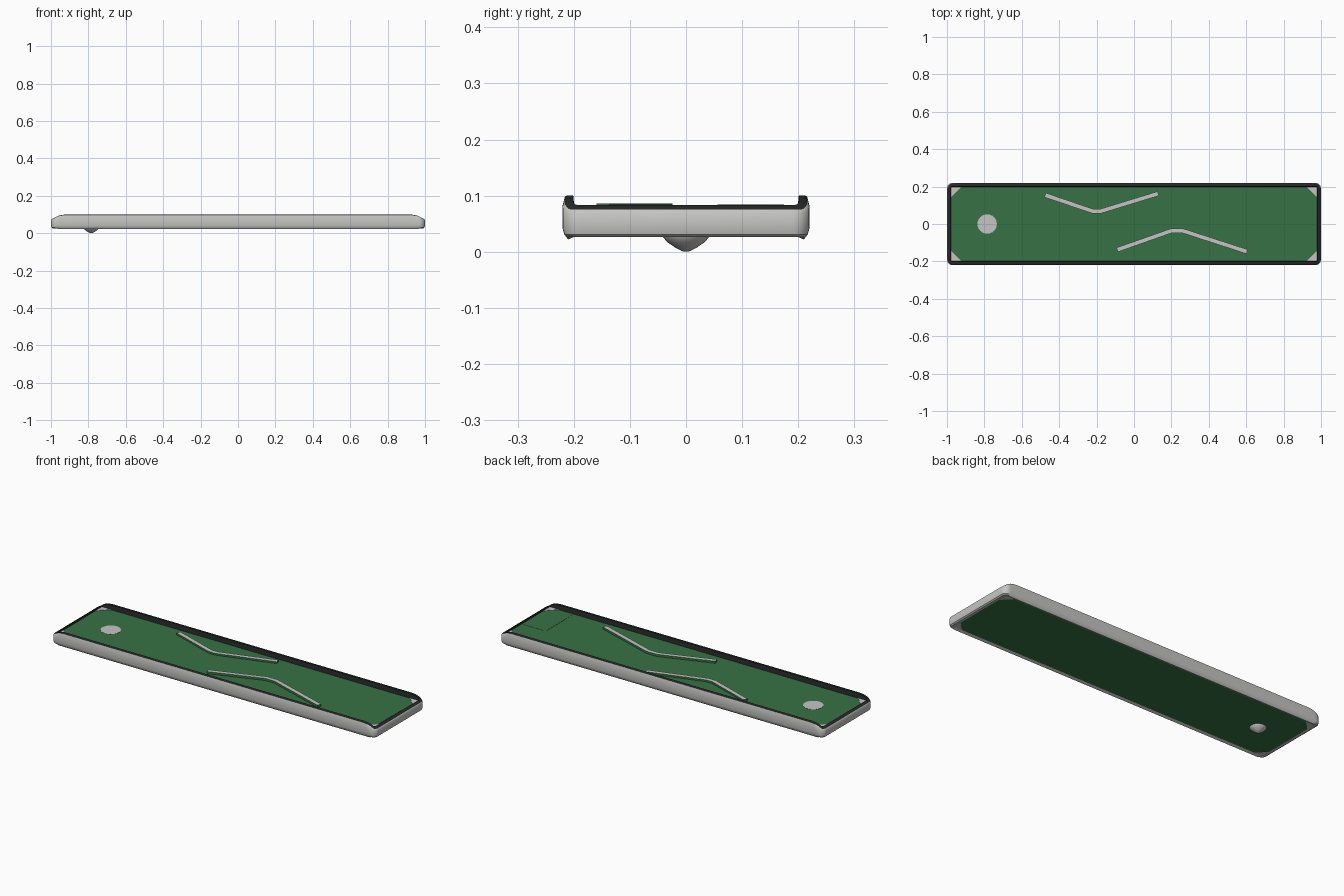
import bpy, bmesh, math
from mathutils import Vector

cube = bpy.data.objects.get("Cube")
if cube:
    bpy.data.objects.remove(cube, do_unlink=True)


def material(name, color):
    m = bpy.data.materials.new(name)
    m.use_nodes = True
    m.diffuse_color = (*color, 1)
    m.node_tree.nodes["Principled BSDF"].inputs["Base Color"].default_value = (*color, 1)
    return m


GREY = material("light_grey", (0.56, 0.56, 0.55))
GREEN = material("turf_green", (0.038, 0.17, 0.058))
DARK = material("charcoal", (0.02, 0.022, 0.022))

HALF_X, HALF_Y = 1.0, 0.22
FLOOR, BASE = 0.074, 0.028


def finish(bm, name, mats, smooth=False):
    bmesh.ops.recalc_face_normals(bm, faces=bm.faces)
    mesh = bpy.data.meshes.new(name)
    bm.to_mesh(mesh)
    bm.free()
    ob = bpy.data.objects.new(name, mesh)
    bpy.context.collection.objects.link(ob)
    for m in mats:
        mesh.materials.append(m)
    if smooth:
        bpy.ops.object.select_all(action='DESELECT')
        ob.select_set(True)
        bpy.context.view_layer.objects.active = ob
        bpy.ops.object.shade_smooth_by_angle(angle=math.radians(35))
    return ob


def prism(name, points, z0, z1, mats, top_index=0):
    """Upright prism over an outline; the top face may take another material."""
    bm = bmesh.new()
    low = [bm.verts.new((x, y, z0)) for x, y in points]
    high = [bm.verts.new((x, y, z1)) for x, y in points]
    bm.faces.new(low)
    bm.faces.new(high).material_index = top_index
    n = len(points)
    for i in range(n):
        j = (i + 1) % n
        bm.faces.new((low[i], low[j], high[j], high[i]))
    return finish(bm, name, mats)


def outline(inset, radius=0.03, steps=6):
    """Rounded rectangle, with extra points where the long sides begin to dip."""
    r = max(radius - inset, 0.008)
    cx, cy = HALF_X - inset - r, HALF_Y - inset - r
    pts = []
    for quarter, (sx, sy) in enumerate([(1, 1), (-1, 1), (-1, -1), (1, -1)]):
        arc = []
        for k in range(steps + 1):
            a = math.pi / 2 * (quarter + k / steps)
            arc.append((sx * cx + r * math.cos(a), sy * cy + r * math.sin(a)))
        dips = [(sx * x, sy * (HALF_Y - inset)) for x in (0.96, 0.945, 0.92)]
        pts += arc + dips if quarter % 2 == 0 else dips[::-1] + arc
    return pts


def crest(x):
    """Height of the kerb: high along the sides, low across the ends."""
    t = min(max((abs(x) - 0.925) / 0.065, 0), 1)
    return 0.1 - 0.023 * t * t


# Kerb: a lofted band around the course, dark on top and inside
profile = [
    (0.024, lambda x: BASE),
    (0.01, lambda x: 0.022 if abs(x) < 0.97 else 0.026),
    (0.003, lambda x: 0.031),
    (0.0, lambda x: 0.042),
    (0.0, lambda x: min(0.082, crest(x) - 0.008)),
    (0.004, lambda x: crest(x) - 0.002),
    (0.007, crest),
    (0.019, crest),
    (0.022, lambda x: FLOOR - 0.004),
]
bm = bmesh.new()
rings = [[bm.verts.new((x, y, height(x))) for x, y in outline(inset)]
         for inset, height in profile]
for level in range(len(rings)):
    a, b = rings[level], rings[(level + 1) % len(rings)]
    for i in range(len(a)):
        j = (i + 1) % len(a)
        f = bm.faces.new((a[i], a[j], b[j], b[i]))
        f.material_index = 1 if level in (5, 6, 7) else 0
finish(bm, "kerb", [GREY, DARK], smooth=True)

# Turf bed
prism("turf_bed", outline(0.02), BASE, FLOOR, [GREEN])

# Corner blocks, showing above and below the turf
for sx in (-1, 1):
    for sy in (-1, 1):
        x, y, leg = sx * 0.978, sy * 0.198, 0.055
        name = f"corner_block_{'left' if sx > 0 else 'right'}_{'back' if sy > 0 else 'front'}"
        prism(name, [(x, y), (x - sx * leg, y), (x, y - sy * leg)],
              BASE - 0.001, FLOOR + 0.002, [GREY])

# Tee mat
prism("tee_mat", [(0.83, -0.185), (0.97, -0.185), (0.97, 0.05), (0.84, 0.05), (0.83, 0.04)],
      FLOOR - 0.002, FLOOR + 0.001, [GREEN])


def bent_bar(name, path, top, half=0.012):
    """Bar of constant width along a bent path, mitred at the bends."""
    path = [Vector(p) for p in path]
    left, right = [], []
    for i, p in enumerate(path):
        before = (p - path[i - 1]).normalized() if i else None
        after = (path[i + 1] - p).normalized() if i < len(path) - 1 else None
        d = ((before or after) + (after or before)).normalized()
        side = Vector((-d.y, d.x)) * half
        left.append(p + side)
        right.append(p - side)
    pts = [(p.x, p.y) for p in left + right[::-1]]
    prism(name, pts, FLOOR - 0.004, top, [GREEN, GREY], top_index=1)


# Angled rails
bent_bar("back_rail", [(-0.475, 0.155), (-0.22, 0.068), (-0.18, 0.068), (0.13, 0.163)], 0.084)
bent_bar("front_rail", [(-0.09, -0.138), (0.2, -0.036), (0.26, -0.036), (0.605, -0.148)], 0.086)

# Cup: flat disc on the turf, bowl hanging below
cup = [(0.052, FLOOR + 0.001), (0.048, 0.045), (0.042, 0.027),
       (0.033, 0.017), (0.02, 0.008), (0.007, 0.001)]
bm = bmesh.new()
rings = [[bm.verts.new((-0.785 + r * math.cos(math.tau * k / 24), r * math.sin(math.tau * k / 24), z))
          for k in range(24)] for r, z in cup]
for a, b in zip(rings, rings[1:]):
    for i in range(24):
        bm.faces.new((a[i], a[i - 1], b[i - 1], b[i]))
bm.faces.new(rings[0])
tip = bm.verts.new((-0.785, 0, 0))
for i in range(24):
    bm.faces.new((rings[-1][i], rings[-1][i - 1], tip))
finish(bm, "cup", [GREY], smooth=True)
